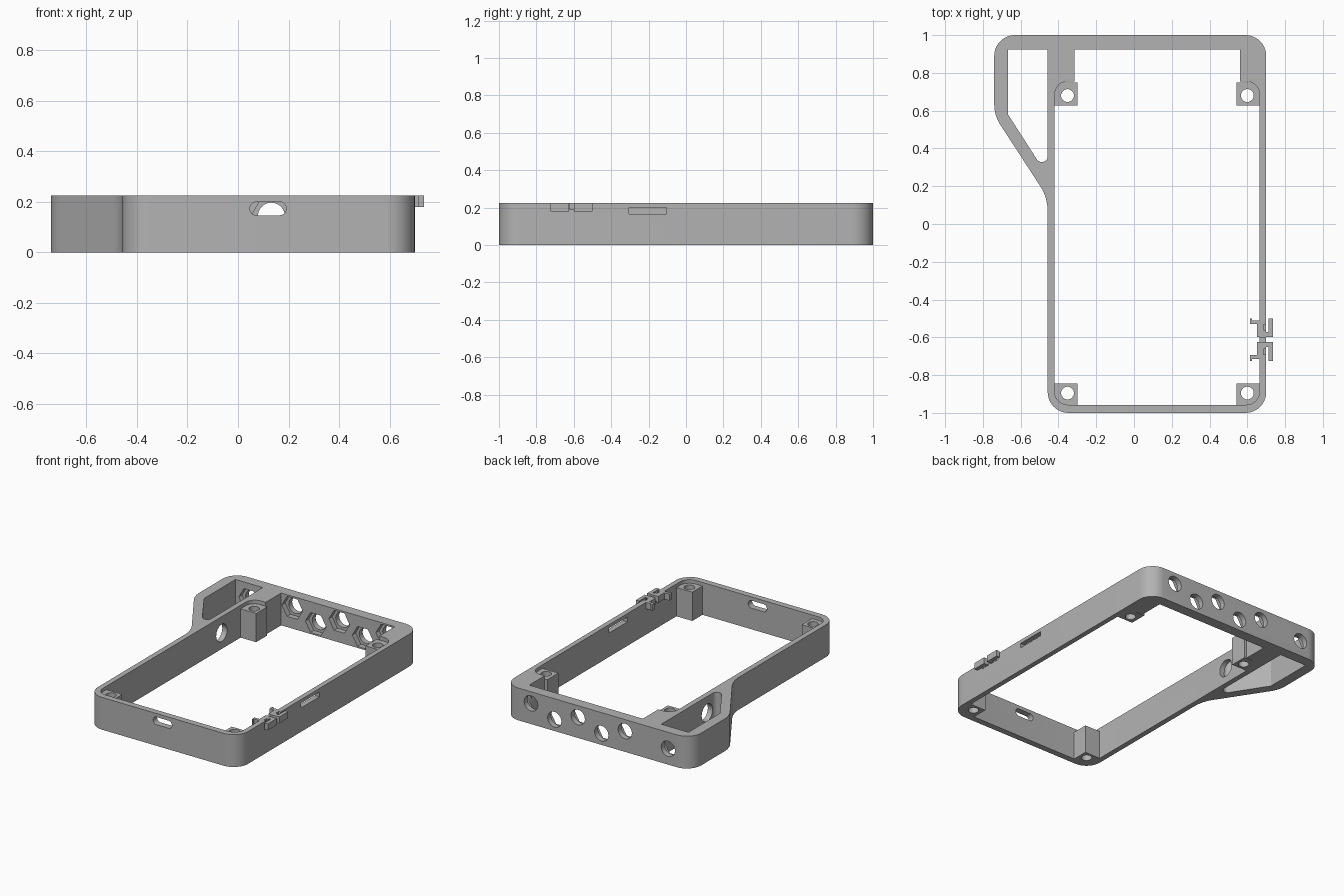
import bpy, bmesh, math
from mathutils import Vector, Matrix

cube = bpy.data.objects.get("Cube")
if cube:
    bpy.data.objects.remove(cube, do_unlink=True)

GREY = (0.45, 0.45, 0.45, 1)
mat = bpy.data.materials.new("matte grey")
mat.use_nodes = True
mat.diffuse_color = GREY
mat.node_tree.nodes["Principled BSDF"].inputs["Base Color"].default_value = GREY
HEIGHT = 0.225


def rounded(corners, steps=10):
    """Turn (x, y, radius) corners into an outline with arcs."""
    out = []
    for i, (x, y, r) in enumerate(corners):
        p = Vector((x, y))
        a = (Vector(corners[i - 1][:2]) - p).normalized()
        b = (Vector(corners[(i + 1) % len(corners)][:2]) - p).normalized()
        if r == 0:
            out.append(p)
            continue
        half = a.angle(b) / 2
        centre = p + (a + b).normalized() * (r / math.sin(half))
        start = p + a * (r / math.tan(half)) - centre
        end = p + b * (r / math.tan(half)) - centre
        turn = -start.angle_signed(end)
        for k in range(steps + 1):
            out.append(centre + Matrix.Rotation(turn * k / steps, 2) @ start)
    return out


def rect(x0, x1, y0, y1, r=0):
    return rounded([(x0, y0, r), (x1, y0, r), (x1, y1, r), (x0, y1, r)])


def ring(cx, cy, r, sides=32):
    return [Vector((cx + r * math.cos(math.tau * k / sides),
                    cy + r * math.sin(math.tau * k / sides))) for k in range(sides)]


def prism(name, outline, low, high, axis="z"):
    """Extrude an outline along z (x, y), y (x, z) or x (y, z)."""
    place = {"z": lambda p: (p.x, p.y, low),
             "y": lambda p: (p.x, low, p.y),
             "x": lambda p: (low, p.x, p.y)}[axis]
    push = Vector([(high - low) * (axis == a) for a in "xyz"])
    bm = bmesh.new()
    face = bm.faces.new([bm.verts.new(place(p)) for p in outline])
    new = bmesh.ops.extrude_face_region(bm, geom=[face])["geom"]
    bmesh.ops.translate(bm, vec=push, verts=[v for v in new if isinstance(v, bmesh.types.BMVert)])
    bmesh.ops.recalc_face_normals(bm, faces=bm.faces)
    mesh = bpy.data.meshes.new(name)
    bm.to_mesh(mesh)
    bm.free()
    obj = bpy.data.objects.new(name, mesh)
    obj.data.materials.append(mat)
    bpy.context.collection.objects.link(obj)
    return obj


def activate(obj):
    bpy.ops.object.select_all(action="DESELECT")
    obj.select_set(True)
    bpy.context.view_layer.objects.active = obj


def combine(obj, other, operation="DIFFERENCE"):
    other.hide_render = True
    mod = obj.modifiers.new("cut", "BOOLEAN")
    mod.operation, mod.solver, mod.object = operation, "EXACT", other
    activate(obj)
    bpy.ops.object.modifier_apply(modifier=mod.name)
    bpy.data.objects.remove(other, do_unlink=True)


def cut(obj, outline, low, high, axis="z"):
    combine(obj, prism("cutter", outline, low, high, axis))


# Frame wall with the side bulge
frame = prism("frame", rounded([
    (-0.457, -1, 0.11), (0.70, -1, 0.11), (0.70, 1, 0.11), (-0.74, 1, 0.11),
    (-0.74, 0.575, 0.2), (-0.457, 0.14, 0.25)]), 0, HEIGHT)

# Main opening, stepped window at the back, and the side compartment
cut(frame, rect(-0.42, 0.665, -0.957, 0.755, 0.07), -0.1, 0.4)
cut(frame, rect(-0.315, 0.56, 0.6, 0.925), -0.1, 0.4)
cut(frame, rounded([(-0.667, 0.925, 0), (-0.667, 0.58, 0), (-0.50, 0.32, 0.03),
                    (-0.457, 0.34, 0.03), (-0.457, 0.925, 0)]), -0.1, 0.4)

# Back wall holes with hexagonal nut pockets on the inside
holes = [(0.494 - 0.181 * i, 0.08 if i % 2 else 0.144) for i in range(5)] + [(-0.562, 0.11)]
for x, z in holes:
    cut(frame, ring(x, z, 0.053), 0.9, 1.1, "y")
    cut(frame, ring(x, z, 0.08, 6), 0.9, 0.962, "y")

# Cable hole into the side compartment, front port, right slot
cut(frame, ring(0.42, 0.112, 0.06), -0.48, -0.40, "x")
cut(frame, rect(0.047, 0.191, 0.147, 0.2, 0.026), -1.1, -0.9, "y")
cut(frame, rect(-0.305, -0.105, 0.167, 0.2), 0.6, 0.8, "x")

# Screw posts, slightly below the rim
for side, x, x0, x1 in (("left", 0.6, 0.543, 0.68), ("right", -0.352, -0.435, -0.30)):
    for end, y, y0, y1 in (("front", -0.895, -0.97, -0.845), ("back", 0.68, 0.628, 0.75)):
        bevel = 0.05
        sx = x1 if side == "left" else x0
        sy = y0 if end == "front" else y1
        corners = [(a, b, bevel if (a, b) == (sx, sy) else 0)
                   for a, b in ((x0, y0), (x1, y0), (x1, y1), (x0, y1))]
        post = prism(end + "_" + side + "_post", rounded(corners), 0, 0.2)
        cut(post, ring(x, y, 0.034), -0.1, 0.4)

# Switch clip on the left rim: two mirrored halves
CLIP_Y = -0.612
for name, s in (("front", -1), ("back", 1)):
    pieces = (("button", 0.712, 0.737, 0.014, 0.112), ("neck", 0.69, 0.714, 0.014, 0.04),
              ("arm", 0.622, 0.67, 0.082, 0.102), ("arm_tip", 0.613, 0.624, 0.082, 0.112),
              ("hook", 0.652, 0.672, 0.014, 0.102))
    for part, x0, x1, a, b in pieces:
        y0, y1 = sorted((CLIP_Y + s * a, CLIP_Y + s * b))
        prism(name + "_clip_" + part, rect(x0, x1, y0, y1), 0.18, HEIGHT)
    # Relief groove beside each half
    y0, y1 = sorted((CLIP_Y + s * 0.05, CLIP_Y + s * 0.08))
    cut(frame, rect(0.685, 0.71, y0, y1), 0.18, 0.4)
# Gap between the halves
cut(frame, rect(0.64, 0.72, CLIP_Y - 0.012, CLIP_Y + 0.012), 0.19, 0.4)

for obj in [o for o in bpy.context.scene.objects if o.type == "MESH" and mat.name in o.data.materials]:
    activate(obj)
    bpy.ops.object.shade_smooth_by_angle(angle=math.radians(30))
